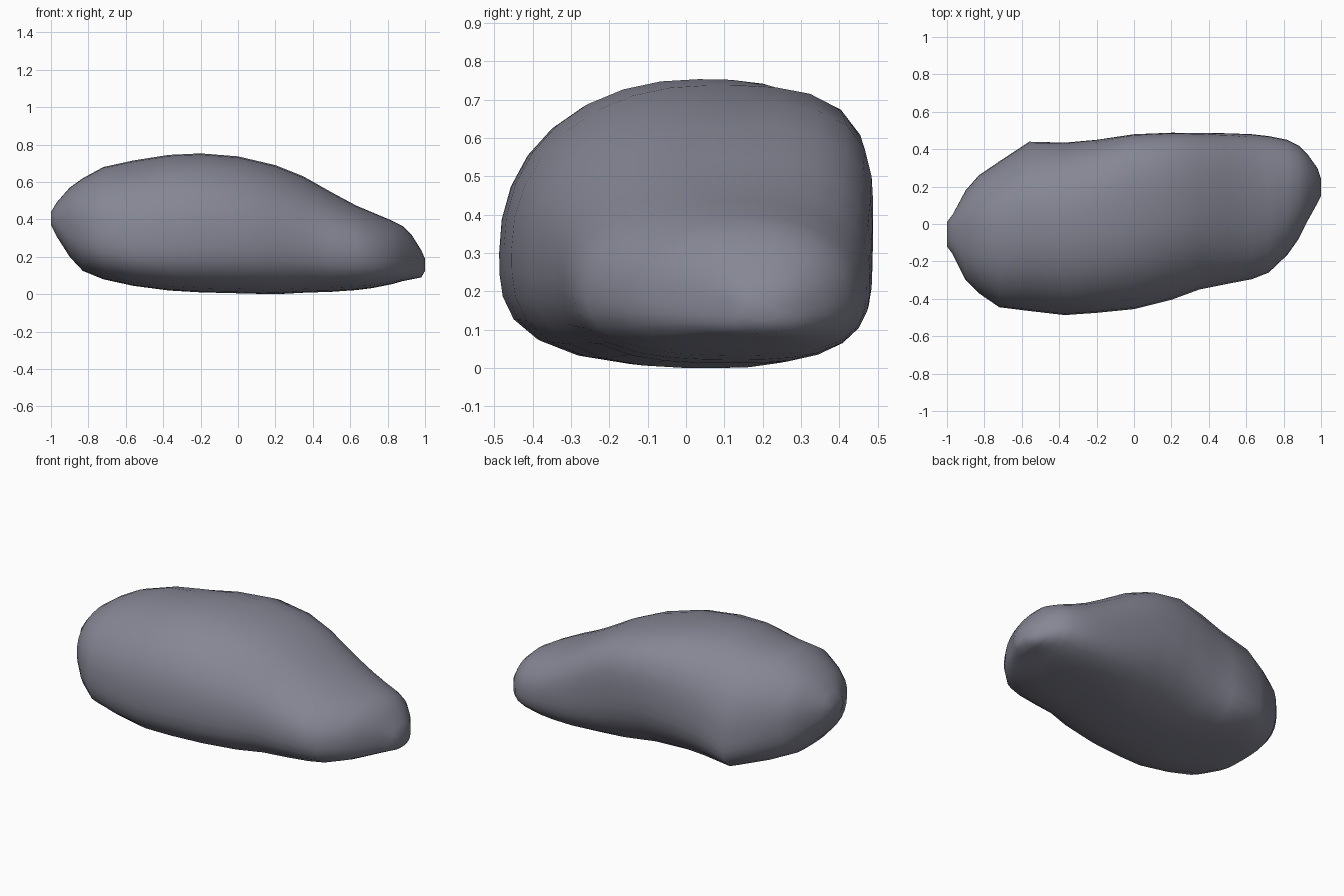
import bpy, bmesh, math

# Cross-sections along the length: x, y min, y max, z bottom, z top, z of widest point
SECTIONS = [
    (-1.0, -0.12, 0.01, 0.37, 0.44, 0.41),
    (-0.97, -0.16, 0.05, 0.31, 0.49, 0.40),
    (-0.90, -0.30, 0.18, 0.20, 0.57, 0.38),
    (-0.83, -0.37, 0.26, 0.125, 0.62, 0.35),
    (-0.72, -0.445, 0.335, 0.08, 0.68, 0.32),
    (-0.56, -0.465, 0.44, 0.045, 0.715, 0.29),
    (-0.37, -0.487, 0.435, 0.02, 0.745, 0.30),
    (-0.20, -0.475, 0.45, 0.01, 0.753, 0.31),
    (0.0, -0.455, 0.48, 0.005, 0.737, 0.31),
    (0.20, -0.405, 0.488, 0.0, 0.69, 0.30),
    (0.35, -0.35, 0.487, 0.008, 0.63, 0.28),
    (0.50, -0.32, 0.485, 0.013, 0.545, 0.25),
    (0.63, -0.295, 0.48, 0.022, 0.475, 0.23),
    (0.72, -0.26, 0.47, 0.033, 0.437, 0.21),
    (0.82, -0.165, 0.45, 0.053, 0.395, 0.20),
    (0.88, -0.08, 0.42, 0.07, 0.365, 0.19),
    (0.93, 0.02, 0.37, 0.08, 0.315, 0.18),
    (0.98, 0.11, 0.30, 0.09, 0.235, 0.17),
    (1.0, 0.15, 0.24, 0.125, 0.19, 0.16),
]
SIDES = 32


def bump(x, centre, width):
    return math.exp(-((x - centre) / width) ** 2)


def ring(x, y0, y1, z0, z1, zm):
    """Rounded section whose four quarters have their own squareness."""
    yc = (y0 + y1) / 2 + 0.05 * (y1 - y0)
    ridge = bump(x, 0.05, 0.3)        # overhanging ridge on the back
    corner = bump(x, -0.56, 0.12)     # low corner on the back left
    z_back = zm + 0.09 * ridge - 0.06 * corner
    points = []
    for i in range(SIDES):
        a = 2 * math.pi * i / SIDES
        c, s = math.cos(a), math.sin(a)
        back = c >= 0
        # the widest height blends from the front side to the back side
        mid = zm + (z_back - zm) * (1 + c) / 2
        if s >= 0:
            n = 2.1 + 1.6 * bump(x, 0.15, 0.38) if back else 2.2 - 0.25 * bump(x, 0.4, 0.45)
        elif back:
            n = 2.95 - 0.75 * bump(x, -0.05, 0.33) + 0.7 * corner
        else:
            n = 2.8 + 0.4 * bump(x, -0.2, 0.6) + 0.4 * bump(x, 1, 0.2)
        r = (abs(c) ** n + abs(s) ** n) ** (-1 / n)
        y = yc + r * c * ((y1 - yc) if back else (yc - y0))
        z = mid + r * s * ((z1 - mid) if s >= 0 else (mid - z0))
        points.append((x, y, z))
    return points


# Boulder: loft the sections and close both ends
bm = bmesh.new()
rings = [[bm.verts.new(p) for p in ring(*sec)] for sec in SECTIONS]
for a, b in zip(rings, rings[1:]):
    for i in range(SIDES):
        j = (i + 1) % SIDES
        bm.faces.new((a[i], a[j], b[j], b[i]))
bm.faces.new(rings[0])
bm.faces.new(rings[-1])
bmesh.ops.recalc_face_normals(bm, faces=bm.faces)

mesh = bpy.data.meshes.new("boulder")
bm.to_mesh(mesh)
bm.free()
boulder = bpy.data.objects.new("boulder", mesh)
bpy.context.collection.objects.link(boulder)
for poly in mesh.polygons:
    poly.use_smooth = True

# Dark bluish stone colour
stone = bpy.data.materials.new("stone")
stone.diffuse_color = (0.235, 0.24, 0.295, 1.0)
mesh.materials.append(stone)
